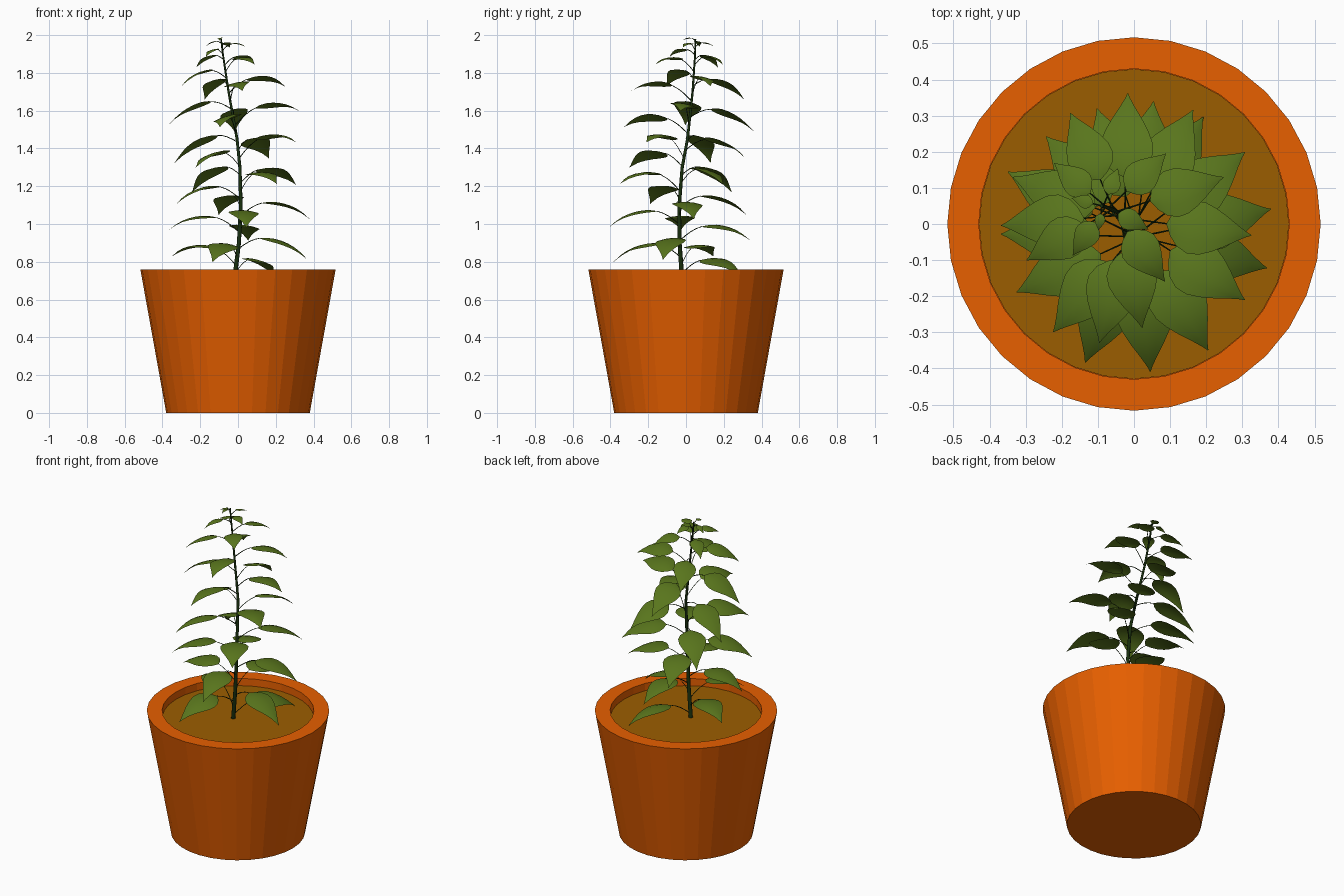
import bpy, bmesh, math
from mathutils import Vector

cube = bpy.data.objects.get("Cube")
if cube:
    bpy.data.objects.remove(cube, do_unlink=True)


def material(name, colour):
    m = bpy.data.materials.new(name)
    m.use_nodes = True
    m.diffuse_color = (*colour, 1)
    bsdf = next(n for n in m.node_tree.nodes if n.type == "BSDF_PRINCIPLED")
    bsdf.inputs["Base Color"].default_value = (*colour, 1)
    return m


terracotta = material("terracotta", (0.8, 0.115, 0.0))
soil_brown = material("soil brown", (0.33, 0.11, 0.0))
leaf_green = material("leaf green", (0.1, 0.18, 0.012))
stem_green = material("dark stem green", (0.009, 0.028, 0.004))


def add_mesh(name, bm, mat, smooth=False):
    mesh = bpy.data.meshes.new(name)
    bm.to_mesh(mesh)
    bm.free()
    mesh.materials.append(mat)
    for p in mesh.polygons:
        p.use_smooth = smooth
    ob = bpy.data.objects.new(name, mesh)
    bpy.context.collection.objects.link(ob)


def lathe(name, profile, mat, sides=32):
    """Closed surface from (radius, height) rings, capped at both ends."""
    bm = bmesh.new()
    rings = []
    for r, z in profile:
        angles = [2 * math.pi * i / sides for i in range(sides)]
        rings.append([bm.verts.new((r * math.cos(a), r * math.sin(a), z)) for a in angles])
    for low, high in zip(rings, rings[1:]):
        for i in range(sides):
            j = (i + 1) % sides
            bm.faces.new((low[i], low[j], high[j], high[i]))
    bm.faces.new(rings[0][::-1])
    bm.faces.new(rings[-1])
    add_mesh(name, bm, mat)


def tubes(name, paths, mat, thickness, resolution):
    """Tapered round tubes along lists of (point, relative radius)."""
    curve = bpy.data.curves.new(name, "CURVE")
    curve.dimensions = "3D"
    curve.bevel_depth = thickness
    curve.bevel_resolution = resolution
    curve.use_fill_caps = True
    for path in paths:
        spline = curve.splines.new("POLY")
        spline.points.add(len(path) - 1)
        for sp, (co, radius) in zip(spline.points, path):
            sp.co = (*co, 1)
            sp.radius = radius
        spline.use_smooth = True
    curve.materials.append(mat)
    ob = bpy.data.objects.new(name, curve)
    bpy.context.collection.objects.link(ob)
    bpy.ops.object.select_all(action="DESELECT")
    ob.select_set(True)
    bpy.context.view_layer.objects.active = ob
    bpy.ops.object.convert(target="MESH")


def interpolate(points, t):
    """Linear lookup in a list of tuples keyed by the first value."""
    t = min(max(t, points[0][0]), points[-1][0])
    for p, q in zip(points, points[1:]):
        if t <= q[0]:
            f = (t - p[0]) / (q[0] - p[0])
            return [a + (b - a) * f for a, b in zip(p[1:], q[1:])]


# Pot and soil
SOIL = 0.715
lathe("pot", [(0.38, 0), (0.517, 0.76), (0.43, 0.76), (0.43, SOIL - 0.02)], terracotta)
lathe("soil", [(0.429, SOIL - 0.01), (0.429, SOIL)], soil_brown)

# Leaning main stem: height, x, y
stem_line = [(0.7, -0.02, -0.02), (0.9, 0.005, -0.034), (1.1, 0.015, -0.036),
             (1.3, 0.01, -0.02), (1.45, -0.005, 0.008), (1.7, -0.05, 0.035),
             (1.9, -0.08, 0.048), (1.98, -0.09, 0.05)]
tubes("main_stem", [[((x, y, z), 1.35 - 0.5 * z) for z, x, y in stem_line]],
      stem_green, 0.0125, 2)

# Side arch of a leaf: distance out, rise; and blade outline: position, half width
arch = [(0, 0), (0.05, 0.04), (0.1, 0.066), (0.15, 0.077), (0.2, 0.076),
        (0.25, 0.066), (0.3, 0.045), (0.34, 0.02), (0.38, -0.014)]
outline = [(0, 0.003), (0.06, 0.036), (0.15, 0.064), (0.28, 0.081), (0.42, 0.08),
           (0.56, 0.066), (0.7, 0.046), (0.84, 0.023), (0.94, 0.008), (1, 0.001)]
BLADE_START, BLADE_END = 0.12, 0.38

# Leaf size and lean direction by height
sizes = [(0.73, 1), (1.2, 0.98), (1.45, 0.93), (1.6, 0.89), (1.72, 0.8),
         (1.8, 0.68), (1.87, 0.5), (1.93, 0.33), (1.97, 0.18)]
leans = [(0.75, 0.15, -0.1), (0.95, 0.07, -0.04), (1.15, -0.08, 0.1), (1.35, -0.2, 0.2),
         (1.55, -0.24, 0.2), (1.75, -0.2, 0.13), (1.9, -0.15, 0.07)]

# Leaves climb the stem in one spiral, closer together towards the top
TURN, GAP = 96.4, 0.0435
stalks = []
bm = bmesh.new()
height, heading = 0.738, 57
while height < 1.975:
    size = interpolate(sizes, height)[0]
    lean = Vector((*interpolate(leans, height), 0))
    a = math.radians(heading)
    out = Vector((math.cos(a), math.sin(a), 0))
    side = Vector((-out.y, out.x, 0))
    out.z = -out.dot(lean)
    side.z = -side.dot(lean)
    root = Vector((*interpolate(stem_line, height), height))

    def on_arch(d):
        return root + size * (out * d + Vector((0, 0, interpolate(arch, d)[0])))

    # Leaf stalk
    steps = [BLADE_START * i / 4 for i in range(5)]
    stalks.append([(on_arch(d), 1.2 - 3 * d) for d in steps])

    # Leaf blade, folded slightly down from the midrib
    rows = []
    for t, w in outline:
        mid = on_arch(BLADE_START + t * (BLADE_END - BLADE_START))
        row = []
        for u in (-1, -0.5, 0, 0.5, 1):
            sag = Vector((0, 0, -0.14 * w * size * u * u))
            row.append(bm.verts.new(mid + side * (w * size * u) + sag))
        rows.append(row)
    for r0, r1 in zip(rows, rows[1:]):
        for i in range(4):
            bm.faces.new((r0[i], r1[i], r1[i + 1], r0[i + 1]))

    heading += TURN
    height += GAP * min(1, 0.1 + size)

add_mesh("leaves", bm, leaf_green, smooth=True)
tubes("leaf_stalks", stalks, stem_green, 0.0022, 0)
